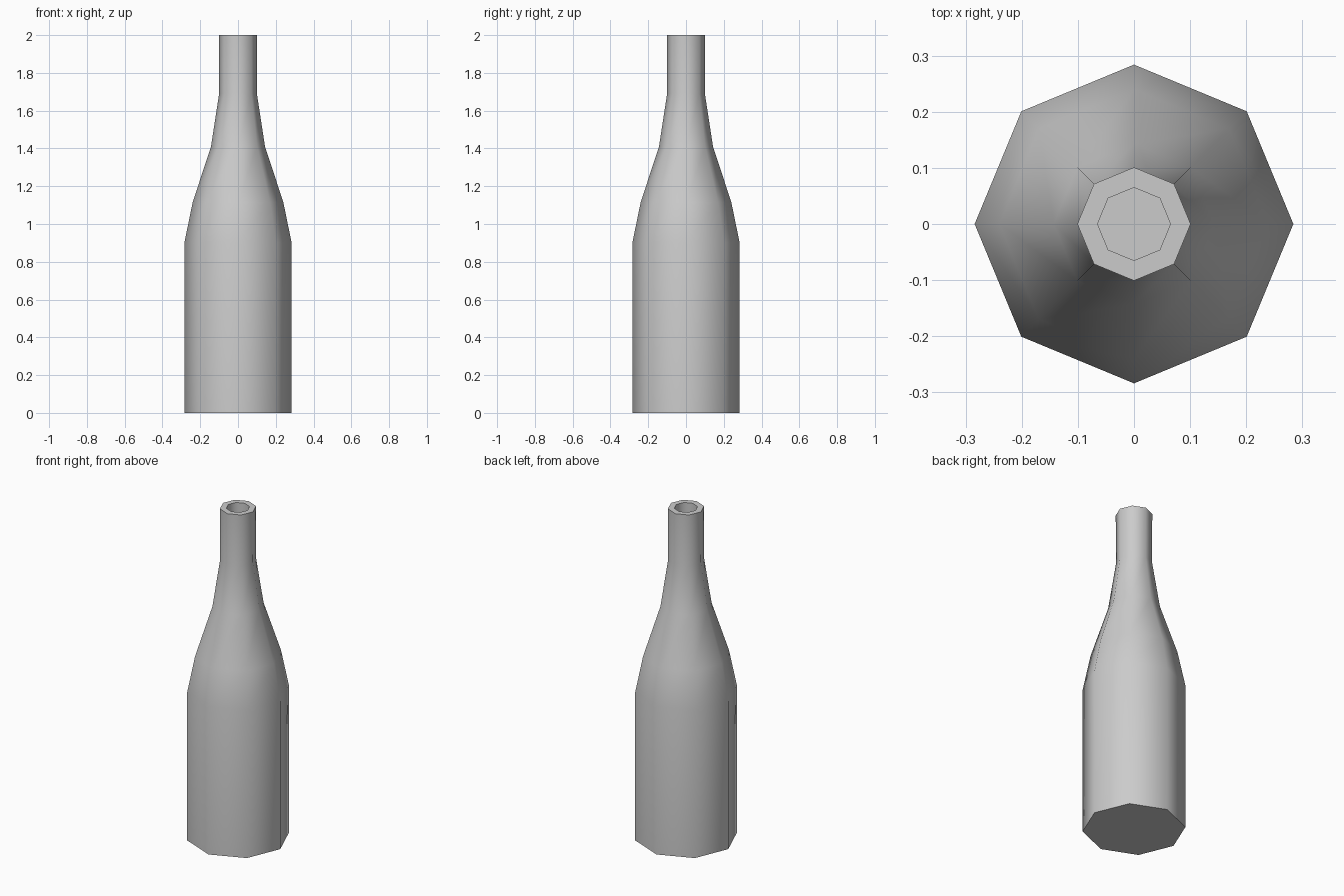
import bpy, bmesh, math

cube = bpy.data.objects.get("Cube")
if cube:
    bpy.data.objects.remove(cube, do_unlink=True)

SIDES = 8

# Single plain grey
grey = bpy.data.materials.new("light grey")
grey.use_nodes = True
colour = (0.6, 0.6, 0.6, 1)
grey.diffuse_color = colour
grey.node_tree.nodes["Principled BSDF"].inputs["Base Color"].default_value = colour

# Radius and height: outer wall from the base up, over the rim, down the bore
profile = [(0.284, 0), (0.284, 0.9), (0.24, 1.115), (0.143, 1.41),
           (0.1, 1.69), (0.101, 2), (0.065, 2), (0.065, 1.69)]

bm = bmesh.new()
rings = [[bm.verts.new((r * math.cos(math.tau * i / SIDES),
                        r * math.sin(math.tau * i / SIDES), z))
          for i in range(SIDES)] for r, z in profile]
for low, high in zip(rings, rings[1:]):
    for i in range(SIDES):
        j = (i + 1) % SIDES
        bm.faces.new((low[i], low[j], high[j], high[i]))

# Flat base and bore floor
bm.faces.new(rings[0][::-1])
bm.faces.new(rings[-1])
bmesh.ops.recalc_face_normals(bm, faces=bm.faces)

mesh = bpy.data.meshes.new("bottle")
bm.to_mesh(mesh)
bm.free()
mesh.materials.append(grey)
bottle = bpy.data.objects.new("bottle", mesh)
bpy.context.collection.objects.link(bottle)

# Smooth walls, sharp rim and base
bpy.ops.object.select_all(action="DESELECT")
bottle.select_set(True)
bpy.context.view_layer.objects.active = bottle
bpy.ops.object.shade_smooth_by_angle(angle=math.radians(60))
